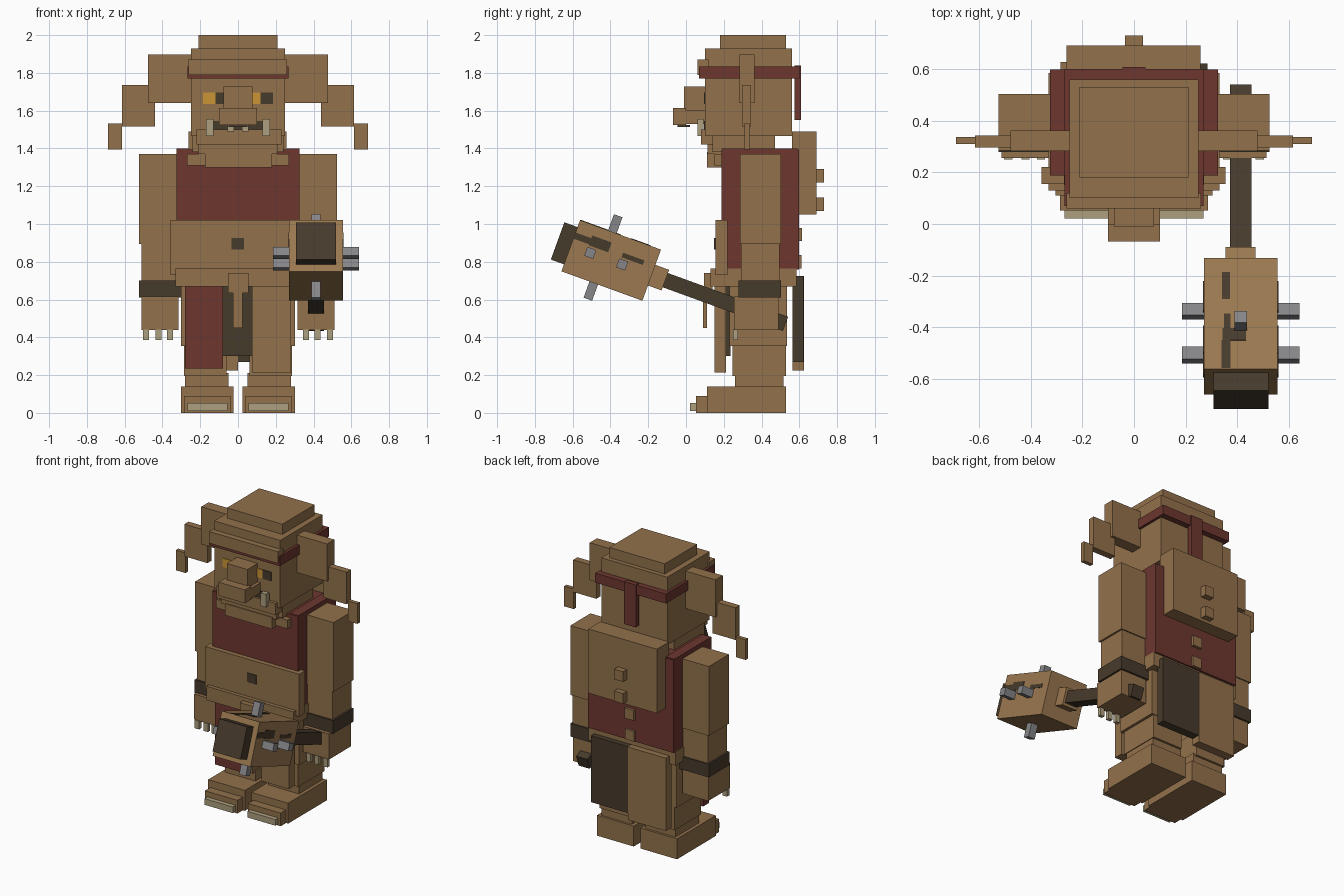
import bpy
import math
from mathutils import Matrix, Vector


def material(name, rgb):
    m = bpy.data.materials.new(name)
    m.diffuse_color = (*rgb, 1)
    return m


SKIN = material("tan_skin", (0.29, 0.165, 0.071))
RED = material("dark_red_cloth", (0.155, 0.038, 0.028))
DARK = material("dark_brown", (0.062, 0.043, 0.025))
WOOD = material("club_wood", (0.33, 0.19, 0.08))
METAL = material("grey_metal", (0.24, 0.24, 0.25))
BONE = material("pale_bone", (0.42, 0.35, 0.21))
AMBER = material("amber_eye", (0.6, 0.3, 0.035))

FACES = [(0, 1, 3, 2), (4, 6, 7, 5), (0, 4, 5, 1), (2, 3, 7, 6), (0, 2, 6, 4), (1, 5, 7, 3)]


def box(name, mat, xs, ys, zs, matrix=None):
    """Box spanning the given ranges, optionally placed by a matrix."""
    verts = [Vector((x, y, z)) for x in xs for y in ys for z in zs]
    if matrix:
        verts = [matrix @ v for v in verts]
    mesh = bpy.data.meshes.new(name)
    mesh.from_pydata(verts, [], FACES)
    mesh.materials.append(mat)
    obj = bpy.data.objects.new(name, mesh)
    bpy.context.collection.objects.link(obj)
    return obj


def pair(name, mat, xs, ys, zs):
    """The same box on both sides of the body."""
    box("right_" + name, mat, xs, ys, zs)
    box("left_" + name, mat, (-xs[1], -xs[0]), ys, zs)


# Head, crown and brow
box("head", SKIN, (-0.25, 0.25), (0.10, 0.56), (1.465, 1.93))
box("crown", SKIN, (-0.21, 0.21), (0.18, 0.53), (1.93, 2.0))
box("brow", SKIN, (-0.262, 0.26), (0.06, 0.12), (1.79, 1.87))
box("neck", SKIN, (-0.24, 0.24), (0.14, 0.47), (1.38, 1.47))
box("jaw", SKIN, (-0.22, 0.23), (0.08, 0.20), (1.42, 1.50))
box("chin", SKIN, (-0.21, 0.21), (0.115, 0.20), (1.37, 1.43))
box("collar", SKIN, (-0.27, 0.27), (0.15, 0.20), (1.31, 1.37))
box("beard", SKIN, (-0.175, 0.18), (0.11, 0.20), (1.30, 1.38))

# Headband with a tail hanging behind
box("headband", RED, (-0.268, 0.268), (0.07, 0.60), (1.77, 1.835))
box("headband_tail", RED, (-0.045, 0.045), (0.575, 0.608), (1.55, 1.84))

# Snout, mouth and tusks
box("snout", SKIN, (-0.078, 0.078), (-0.01, 0.11), (1.59, 1.727))
box("nose", SKIN, (-0.10, 0.10), (-0.068, 0.0), (1.523, 1.615))
box("muzzle", SKIN, (-0.10, 0.10), (-0.01, 0.11), (1.53, 1.60))
box("nostrils", DARK, (-0.05, 0.05), (-0.045, 0.02), (1.513, 1.523))
box("mouth", DARK, (-0.17, 0.17), (0.094, 0.101), (1.50, 1.545))
pair("tusk", BONE, (0.13, 0.17), (0.06, 0.092), (1.465, 1.555))
pair("small_tusk", BONE, (0.022, 0.055), (0.065, 0.09), (1.49, 1.54))

# Eyes, both glancing the same way
box("left_eye", AMBER, (-0.185, -0.12), (0.094, 0.102), (1.635, 1.695))
box("left_pupil", DARK, (-0.12, -0.075), (0.094, 0.102), (1.635, 1.695))
box("right_eye", AMBER, (0.075, 0.12), (0.094, 0.102), (1.635, 1.695))
box("right_pupil", DARK, (0.12, 0.185), (0.094, 0.102), (1.635, 1.695))

# Ears, stepping down and outward
pair("ear_inner", SKIN, (0.24, 0.477), (0.283, 0.362), (1.64, 1.897))
pair("ear_middle", SKIN, (0.44, 0.615), (0.297, 0.343), (1.515, 1.735))
pair("ear_tip", SKIN, (0.615, 0.688), (0.31, 0.337), (1.395, 1.533))

# Torso
box("vest", RED, (-0.325, 0.325), (0.187, 0.597), (0.76, 1.395))
pair("shoulder_strap", RED, (0.26, 0.325), (0.19, 0.59), (1.38, 1.40))
box("belly", SKIN, (-0.358, 0.355), (0.155, 0.22), (0.73, 1.02))
box("hips", SKIN, (-0.33, 0.33), (0.13, 0.585), (0.67, 0.765))
box("navel", DARK, (-0.035, 0.033), (0.149, 0.157), (0.865, 0.927))
box("back_hump", SKIN, (-0.262, 0.258), (0.56, 0.69), (1.05, 1.49))
for i, (top, y) in enumerate([(1.29, 0.73), (1.14, 0.73), (0.98, 0.615), (0.835, 0.612)]):
    box(f"spine_knob_{i + 1}", SKIN, (-0.034, 0.034), (0.57, y), (top - 0.07, top))

# Arms with wristbands and claws
pair("upper_arm", SKIN, (0.31, 0.525), (0.285, 0.503), (0.895, 1.37))
pair("forearm", SKIN, (0.32, 0.512), (0.29, 0.495), (0.69, 0.90))
pair("wristband", DARK, (0.30, 0.525), (0.278, 0.503), (0.61, 0.70))
pair("hand", SKIN, (0.315, 0.512), (0.255, 0.49), (0.44, 0.615))
for i, x in enumerate((0.36, 0.42, 0.487)):
    pair(f"claw_{i + 1}", BONE, (x - 0.016, x + 0.016), (0.25, 0.275), (0.385, 0.442))

# Legs and feet
pair("thigh", SKIN, (0.07, 0.303), (0.23, 0.535), (0.355, 0.68))
pair("shin", SKIN, (0.06, 0.285), (0.245, 0.53), (0.195, 0.36))
pair("ankle", SKIN, (0.05, 0.28), (0.26, 0.515), (0.13, 0.21))
pair("foot", SKIN, (0.025, 0.303), (0.11, 0.53), (0.0, 0.14))
pair("toes", SKIN, (0.04, 0.287), (0.052, 0.115), (0.0, 0.09))
pair("toe_claw", BONE, (0.055, 0.268), (0.022, 0.06), (0.01, 0.052))

# Loincloth, front and back
box("front_flap_red", RED, (-0.28, -0.08), (0.15, 0.213), (0.235, 0.68))
box("front_flap_tan", SKIN, (0.075, 0.28), (0.15, 0.213), (0.215, 0.68))
box("front_flap_dark", DARK, (-0.08, 0.08), (0.20, 0.235), (0.30, 0.68))
box("belt_knot", SKIN, (-0.052, 0.055), (0.095, 0.14), (0.635, 0.74))
box("belt_end", SKIN, (-0.026, 0.024), (0.09, 0.11), (0.45, 0.645))
box("back_flap_dark", DARK, (0.0, 0.285), (0.565, 0.622), (0.27, 0.725))
box("back_flap_tan", SKIN, (-0.285, 0.0), (0.565, 0.626), (0.225, 0.725))

# Spiked club, tilted so its tip rises forward
TILT = Matrix.Translation((0.413, -0.396, 0.807)) @ Matrix.Rotation(math.radians(-20), 4, 'X')


def club(name, mat, xs, ys, zs):
    return box(name, mat, xs, ys, zs, TILT)


club("club_head", WOOD, (-0.143, 0.143), (-0.228, 0.228), (-0.144, 0.144))
club("club_cap", DARK, (-0.105, 0.107), (-0.302, -0.22), (-0.105, 0.105))
club("club_collar", WOOD, (-0.058, 0.058), (0.22, 0.305), (-0.058, 0.058))
club("club_handle", DARK, (-0.042, 0.042), (0.30, 0.982), (-0.04, 0.04))
for i, y in enumerate((-0.118, 0.062)):
    club(f"side_spike_{i + 1}", METAL, (-0.228, 0.227), (y - 0.025, y + 0.025), (-0.025, 0.025))
club("vertical_spike", METAL, (-0.025, 0.025), (-0.07, -0.022), (-0.235, 0.235))

# Dark stains on the club faces
for side, x in (("right", 0.143), ("left", -0.143)):
    for i, (y0, y1, z0, z1) in enumerate([(-0.225, -0.12, 0.04, 0.075), (-0.14, -0.03, 0.035, 0.09),
                                          (0.045, 0.165, 0.035, 0.06)]):
        club(f"{side}_stain_{i + 1}", DARK, (x - 0.003, x + 0.003), (y0, y1), (z0, z1))
for i, (x0, x1, y0, y1) in enumerate([(-0.072, -0.042, 0.06, 0.17), (-0.07, 0.02, -0.11, -0.06),
                                      (-0.065, -0.04, -0.06, 0.0), (-0.075, -0.04, -0.225, -0.11)]):
    club(f"top_stain_{i + 1}", DARK, (x0, x1), (y0, y1), (0.141, 0.147))
